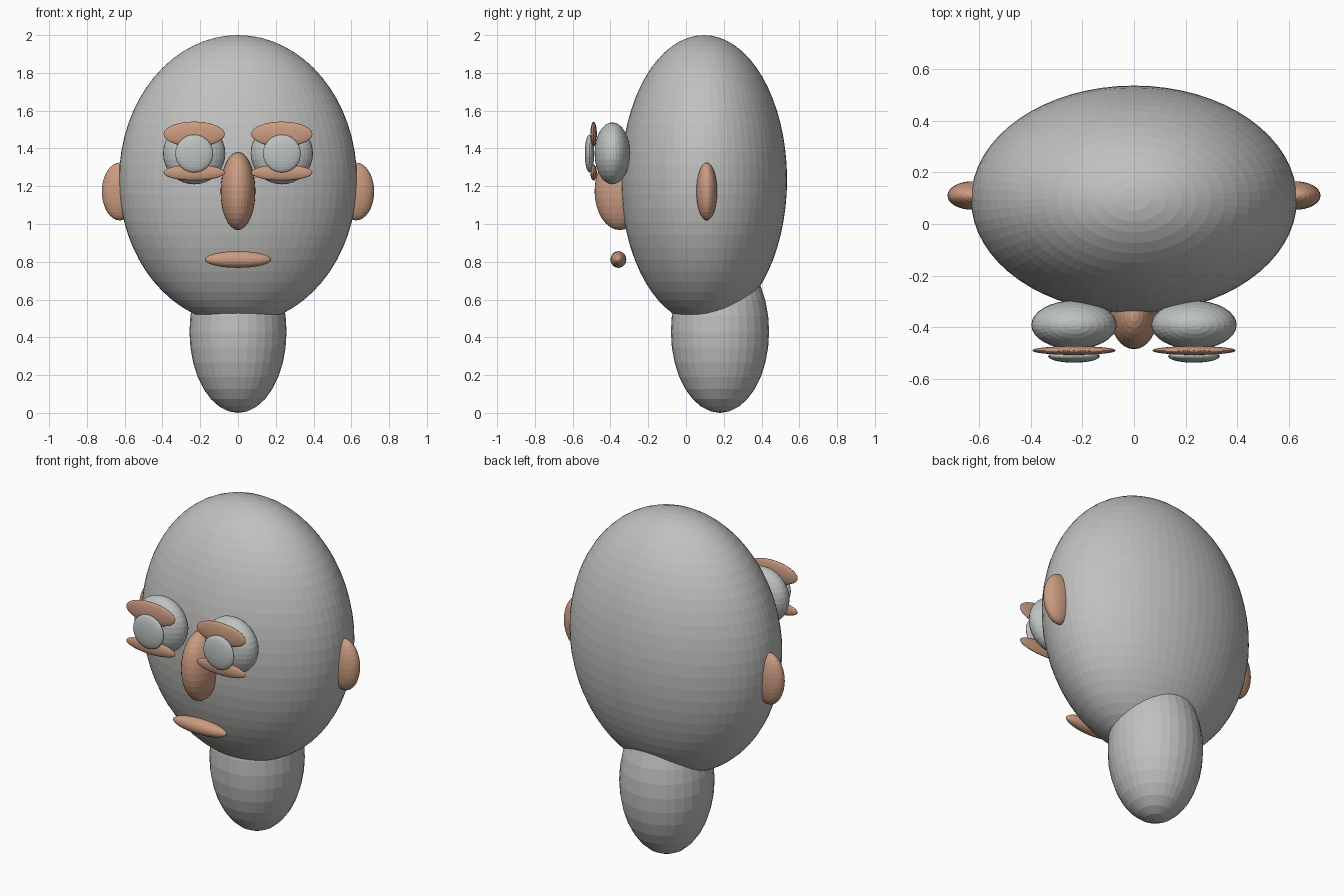
import bpy
from math import radians

cube = bpy.data.objects.get("Cube")
if cube:
    bpy.data.objects.remove(cube, do_unlink=True)


def make_material(name, rgb):
    mat = bpy.data.materials.new(name)
    mat.use_nodes = True
    mat.diffuse_color = (*rgb, 1)
    bsdf = next(n for n in mat.node_tree.nodes if n.type == "BSDF_PRINCIPLED")
    bsdf.inputs["Base Color"].default_value = (*rgb, 1)
    return mat


grey = make_material("stone grey", (0.53, 0.53, 0.52))
pale = make_material("eye grey", (0.51, 0.54, 0.53))
tan = make_material("warm tan", (0.60, 0.33, 0.22))


def ellipsoid(name, centre, radii, mat, segments=32, rings=16, pole_x=False):
    """Flat-faced sphere stretched to three radii; its pole may lie along x."""
    bpy.ops.mesh.primitive_uv_sphere_add(segments=segments, ring_count=rings, radius=1)
    ob = bpy.context.object
    ob.name = name
    if pole_x:
        ob.rotation_euler.y = radians(90)
        bpy.ops.object.transform_apply(location=False, rotation=True, scale=False)
    ob.location = centre
    ob.scale = radii
    bpy.ops.object.transform_apply(location=False, rotation=False, scale=True)
    ob.data.materials.append(mat)
    return ob


# Head and neck
ellipsoid("head", (0, 0.095, 1.235), (0.63, 0.44, 0.765), grey, 64, 32)
ellipsoid("neck", (0, 0.18, 0.43), (0.257, 0.26, 0.43), grey)

# Nose and mouth
ellipsoid("nose", (0, -0.35, 1.174), (0.092, 0.134, 0.206), tan)
ellipsoid("mouth", (0, -0.358, 0.812), (0.175, 0.042, 0.044), tan, pole_x=True)

# Paired features
for side, s in (("left", 1), ("right", -1)):
    ellipsoid(side + "_ear", (s * 0.625, 0.11, 1.172), (0.096, 0.055, 0.153), tan)
    x = s * 0.232
    ellipsoid(side + "_eyeball", (x, -0.39, 1.374), (0.165, 0.094, 0.164), pale)
    ellipsoid(side + "_pupil", (x, -0.511, 1.373), (0.1, 0.025, 0.1), pale)
    ellipsoid(side + "_upper_lid", (x, -0.489, 1.476), (0.162, 0.017, 0.066), tan)
    ellipsoid(side + "_lower_lid", (x, -0.489, 1.272), (0.162, 0.017, 0.042), tan)
